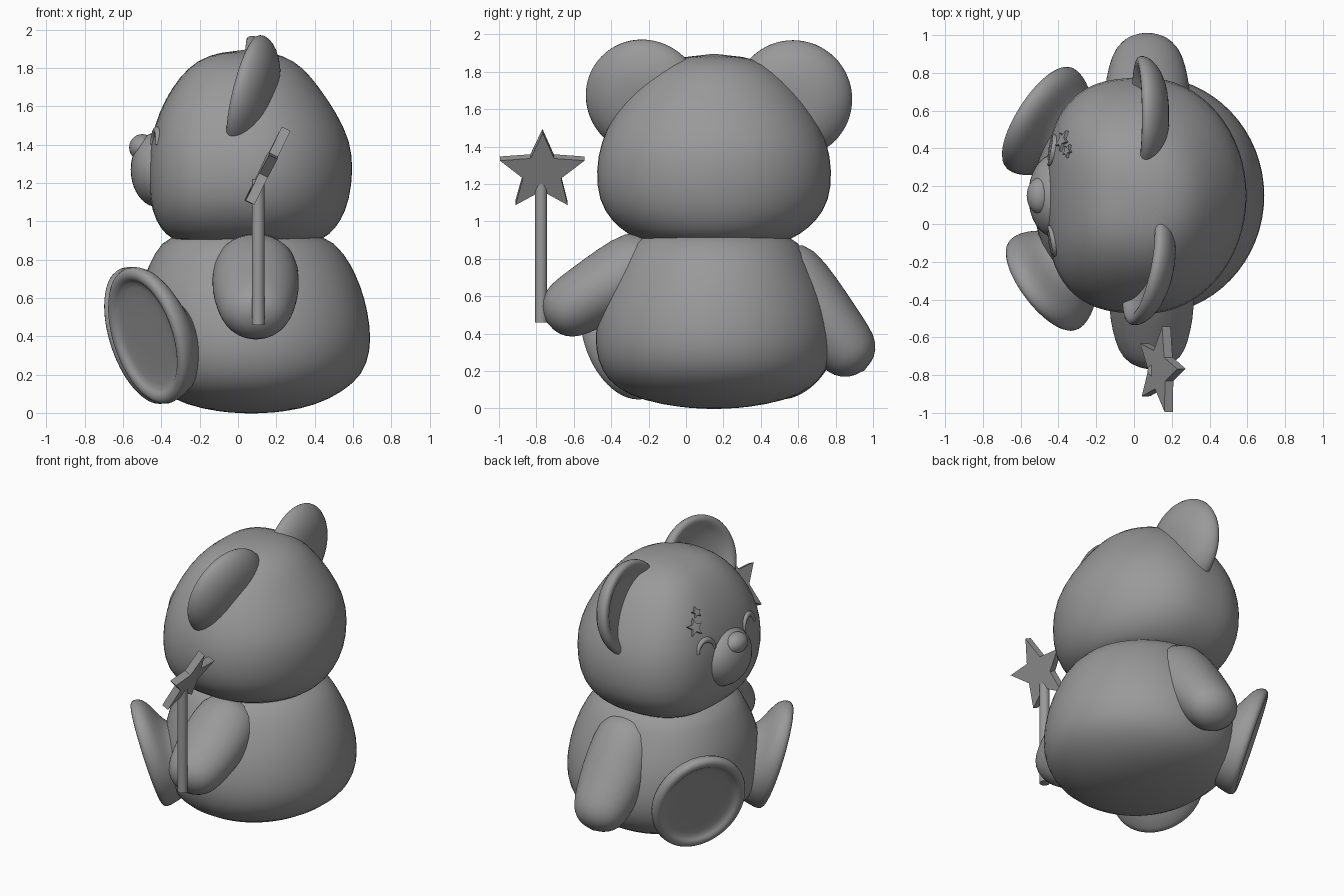
import bpy, bmesh
from math import sin, cos, pi, copysign
from mathutils import Vector, Matrix

cube = bpy.data.objects.get("Cube")
if cube:
    bpy.data.objects.remove(cube, do_unlink=True)

MID = 0.15  # symmetry line of the bear, which looks toward -x
grey = bpy.data.materials.new("plain grey")
grey.use_nodes = True
GREY = (0.32, 0.32, 0.32, 1)
grey.diffuse_color = GREY
grey.node_tree.nodes["Principled BSDF"].inputs["Base Color"].default_value = GREY


def finish(name, bm, smooth=True, subdiv=0):
    bmesh.ops.recalc_face_normals(bm, faces=bm.faces)
    mesh = bpy.data.meshes.new(name)
    bm.to_mesh(mesh)
    bm.free()
    mesh.materials.append(grey)
    obj = bpy.data.objects.new(name, mesh)
    bpy.context.collection.objects.link(obj)
    for poly in mesh.polygons:
        poly.use_smooth = smooth
    if subdiv:
        mod = obj.modifiers.new("Subdivision", "SUBSURF")
        mod.levels = mod.render_levels = subdiv
    return obj


def frame(origin, axis, up=(0, 0, 1)):
    """Local z runs along axis, local y is close to up."""
    z = Vector(axis).normalized()
    x = Vector(up).cross(z).normalized()
    y = z.cross(x)
    m = Matrix((x, y, z)).transposed().to_4x4()
    m.translation = origin
    return m


def loft(name, rows, matrix, front=2.0, sides=32):
    """Skin rings given as (height, radius x, radius y, shift x, shift y).
    front is the squareness of the -x half."""
    bm = bmesh.new()
    rings = []
    for h, rx, ry, *shift in rows:
        ox, oy = (*shift, 0, 0)[:2]
        ring = []
        for i in range(sides):
            c, s = cos(2 * pi * i / sides), sin(2 * pi * i / sides)
            power = front if c < 0 else 2.0
            px = copysign(abs(c) ** (2 / power), c) * rx + ox
            py = copysign(abs(s) ** (2 / power), s) * ry + oy
            ring.append(bm.verts.new(matrix @ Vector((px, py, h))))
        rings.append(ring)
    for a, b in zip(rings, rings[1:]):
        for i in range(sides):
            j = (i + 1) % sides
            bm.faces.new((a[i], a[j], b[j], b[i]))
    for ring in (rings[0], rings[-1]):
        bmesh.ops.pointmerge(bm, verts=ring, merge_co=sum((v.co for v in ring), Vector()) / sides)
    return finish(name, bm, subdiv=1)


def ball(name, centre, radii):
    bm = bmesh.new()
    bmesh.ops.create_uvsphere(bm, u_segments=32, v_segments=20, radius=1,
                              matrix=Matrix.Translation(centre) @ Matrix.Diagonal((*radii, 1)))
    return finish(name, bm)


def star(name, matrix, radius, depth, inner=0.45):
    bm = bmesh.new()
    pts = []
    for i in range(10):
        r = radius * (inner if i % 2 else 1)
        a = pi / 2 + i * pi / 5
        pts.append(bm.verts.new((r * cos(a), r * sin(a), -depth / 2)))
    face = bm.faces.new(pts)
    top = bmesh.ops.extrude_face_region(bm, geom=[face])["geom"]
    bmesh.ops.translate(bm, vec=(0, 0, depth), verts=[v for v in top if isinstance(v, bmesh.types.BMVert)])
    bm.transform(matrix)
    return finish(name, bm, smooth=False)


# Body and head
centre = Matrix.Translation((0, MID, 0))
loft("body", [(-0.005, 0, 0, 0.07), (0.005, 0.17, 0.18, 0.07), (0.04, 0.34, 0.38, 0.07),
              (0.11, 0.48, 0.53, 0.07), (0.2, 0.575, 0.605, 0.08), (0.32, 0.615, 0.64, 0.08),
              (0.45, 0.615, 0.635, 0.08), (0.6, 0.595, 0.6, 0.07), (0.72, 0.555, 0.545, 0.065),
              (0.83, 0.5, 0.49, 0.06), (0.94, 0.41, 0.42, 0.045), (1.0, 0, 0, 0.045)], centre, front=2.2)
head = loft("head", [(0.87, 0, 0, 0.05), (0.885, 0.36, 0.38, 0.05), (0.93, 0.43, 0.46, 0.05),
                     (1.0, 0.485, 0.55, 0.055), (1.11, 0.525, 0.62, 0.06), (1.27, 0.54, 0.635, 0.065),
                     (1.42, 0.525, 0.61, 0.065), (1.57, 0.465, 0.54, 0.05), (1.7, 0.385, 0.45, 0.04),
                     (1.8, 0.305, 0.35, 0.04), (1.87, 0.2, 0.23, 0.04), (1.9, 0, 0, 0.04)],
            centre, front=2.8)
bpy.context.view_layer.update()
skin = head.evaluated_get(bpy.context.evaluated_depsgraph_get())


def on_face(y, z):
    """Point and normal on the front of the head."""
    _, point, normal, _ = skin.ray_cast(Vector((-2, y, z)), Vector((1, 0, 0)))
    return point, normal


# Ears: thick cupped discs with a raised rim, hollow side forward
ear_rows = [(-0.105, 0, 0), (-0.103, 0.11, 0.11), (-0.085, 0.2, 0.2), (-0.045, 0.275, 0.275),
            (0.005, 0.317, 0.317), (0.045, 0.323, 0.323), (0.065, 0.3, 0.3), (0.06, 0.265, 0.265),
            (0.025, 0.23, 0.23), (0.005, 0.12, 0.12), (0, 0, 0)]
loft("right_ear", ear_rows, frame((0.085, -0.23, 1.655), (-1, 0.2, 0.24)))
loft("left_ear", ear_rows, frame((0.075, 0.572, 1.65), (-1, 0.0, 0.1)))


# Arms: tapered and rounded
def arm(name, start, tip):
    axis = Vector(tip) - Vector(start)
    length = axis.length
    rows = [(0, 0, 0), (0.02, 0.15, 0.13), (0.1, 0.22, 0.2), (length * 0.4, 0.23, 0.195),
            (length * 0.6, 0.22, 0.18), (length - 0.16, 0.195, 0.168), (length - 0.08, 0.165, 0.145),
            (length - 0.025, 0.105, 0.09), (length, 0, 0)]
    return loft(name, rows, frame(start, axis))


arm("right_arm", (0.09, -0.13, 0.83), (0.095, -0.75, 0.46))
arm("left_arm", (0.07, 0.46, 0.82), (0.07, 0.955, 0.2))


# Legs: low limb under a broad foot disc with a sunken sole
def leg(name, origin, axis, width):
    rows = [(-0.42, 0, 0, 0, -0.1), (-0.41, 0.15, 0.15, 0, -0.1), (-0.3, 0.2, 0.21, 0, -0.1),
            (-0.2, 0.21, 0.23, 0, -0.1), (-0.14, 0.235, 0.265, 0, -0.07), (-0.1, 0.27, 0.325, 0, -0.03),
            (-0.06, 0.295, 0.365), (-0.005, 0.305, 0.38), (0.02, 0.285, 0.36), (0.022, 0.255, 0.325),
            (0.005, 0.238, 0.305), (-0.01, 0.225, 0.29), (-0.012, 0.1, 0.13), (-0.012, 0, 0)]
    return loft(name, rows, frame(origin, axis) @ Matrix.Diagonal((width, 1, 1, 1)))


leg("right_leg", (-0.475, -0.32, 0.4), (-0.76, -0.58, -0.3), 1)
leg("left_leg", (-0.5, 0.56, 0.4), (-0.82, 0.53, -0.3), 1.07)

# Face
ball("snout", (-0.42, MID, 1.27), (0.14, 0.22, 0.195))
ball("nose", (-0.5, MID, 1.385), (0.068, 0.095, 0.07))
for side, sign in (("right", -1), ("left", 1)):
    curve = bpy.data.curves.new(side + "_eye", "CURVE")
    curve.dimensions = "3D"
    curve.bevel_depth = 0.02
    curve.bevel_resolution = 3
    curve.use_fill_caps = True
    line = curve.splines.new("POLY")
    line.points.add(12)
    for i, p in enumerate(line.points):
        a = pi * i / 12
        spot, _ = on_face(MID + sign * 0.24 + 0.075 * cos(a), 1.4 + 0.075 * sin(a))
        p.co = (*spot, 1)
        p.radius = 0.45 + 0.55 * sin(a)
    curve.materials.append(grey)
    bpy.context.collection.objects.link(bpy.data.objects.new(side + "_eye", curve))

# Small stars on the left of the forehead
for name, y, z, size in (("large_brow_star", 0.44, 1.57, 0.06), ("small_brow_star", 0.385, 1.65, 0.038)):
    spot, normal = on_face(y, z)
    star(name, frame(spot, normal), size, 0.03)

# Wand
bm = bmesh.new()
bmesh.ops.create_cone(bm, cap_ends=True, segments=20, radius1=0.033, radius2=0.033, depth=0.76,
                      matrix=Matrix.Translation((0.105, -0.775, 0.84)))
stick = finish("wand_stick", bm)
stick.select_set(True)
bpy.context.view_layer.objects.active = stick
bpy.ops.object.shade_smooth_by_angle()
star("wand_star", frame((0.145, -0.77, 1.27), (1, 0.03, -0.5)), 0.238, 0.05)
